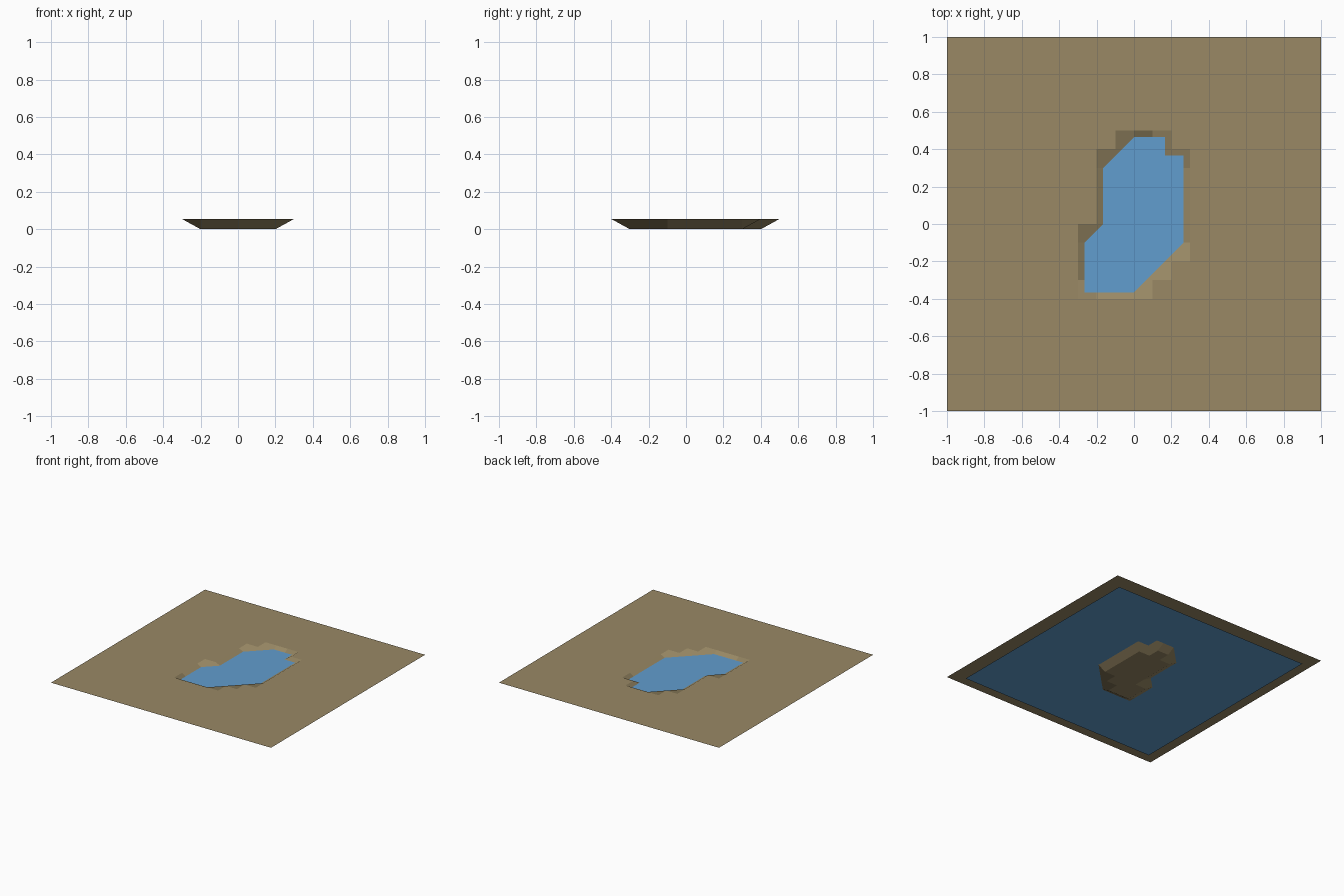
import bpy, bmesh

if "Cube" in bpy.data.objects:
    bpy.data.objects.remove(bpy.data.objects["Cube"])

DEPTH = 0.055
WATER_Z = DEPTH * 0.65


def grid_object(name, size, segments, z, color):
    mat = bpy.data.materials.new(name + "_material")
    mat.diffuse_color = color
    mat.use_nodes = True
    mat.node_tree.nodes["Principled BSDF"].inputs["Base Color"].default_value = mat.diffuse_color
    bm = bmesh.new()
    bmesh.ops.create_grid(bm, x_segments=segments, y_segments=segments, size=size)
    for v in bm.verts:
        v.co.z = z(round(v.co.x * 10), round(v.co.y * 10))
    mesh = bpy.data.meshes.new(name)
    bm.to_mesh(mesh)
    bm.free()
    mesh.materials.append(mat)
    obj = bpy.data.objects.new(name, mesh)
    bpy.context.collection.objects.link(obj)
    return obj


# Pond bed: for each grid row (in tenths), the first and last sunken column
bed = {4: (0, 1), 3: (-1, 2), 2: (-1, 2), 1: (-1, 2), 0: (-1, 2),
       -1: (-2, 2), -2: (-2, 1), -3: (-2, 0)}


def ground_height(i, j):
    lo, hi = bed.get(j, (1, 0))
    return 0.0 if lo <= i <= hi else DEPTH


# Sandy ground with a sunken pond
grid_object("ground_sheet", 1.0, 20, ground_height, (0.32, 0.25, 0.13, 1))

# Flat water sheet that shows through the pond
grid_object("water_sheet", 0.9, 1, lambda i, j: WATER_Z, (0.12, 0.34, 0.62, 1))
